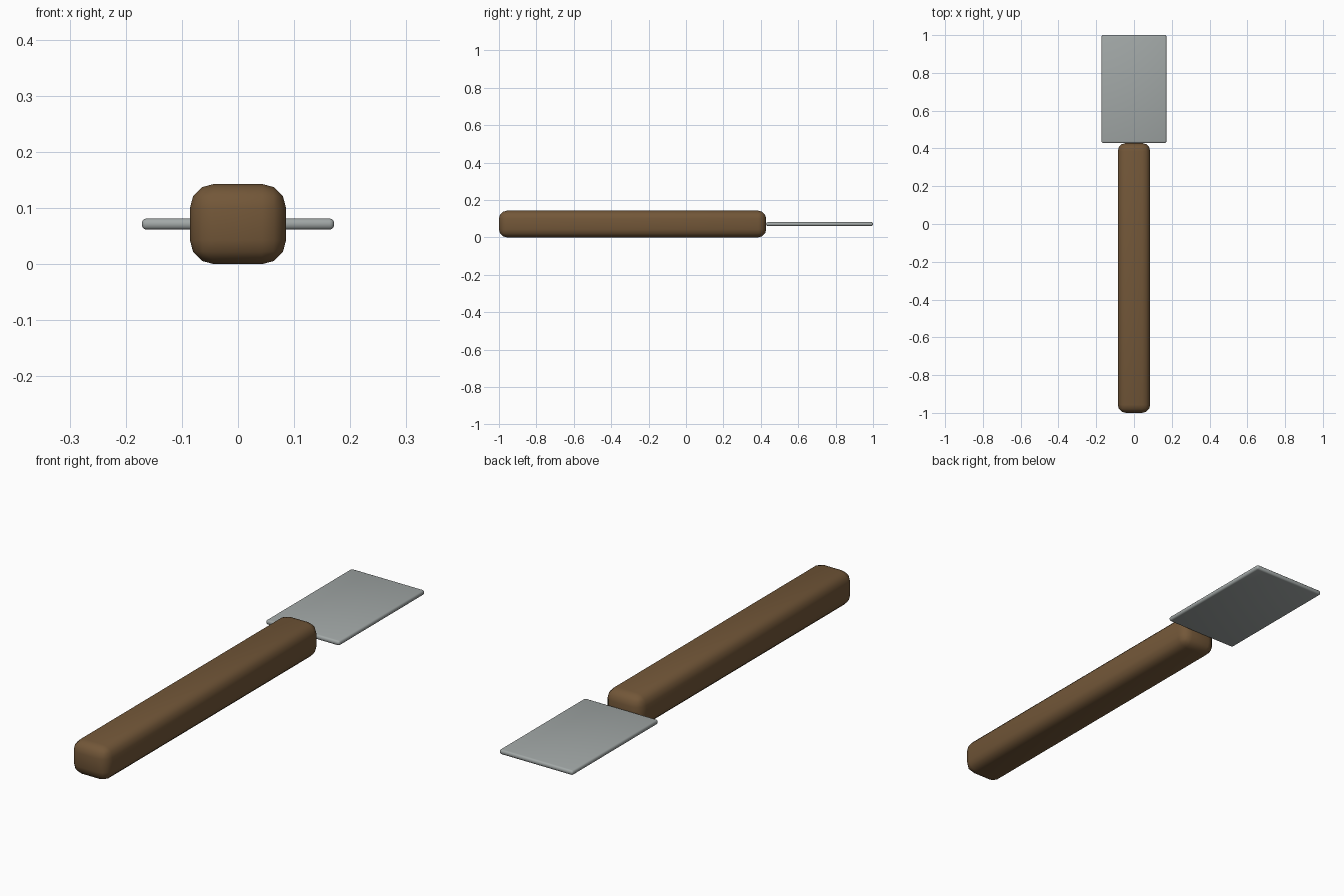
import bpy

if "Cube" in bpy.data.objects:
    bpy.data.objects.remove(bpy.data.objects["Cube"])

def material(name, color):
    m = bpy.data.materials.new(name)
    m.diffuse_color = color
    m.use_nodes = True
    m.node_tree.nodes["Principled BSDF"].inputs["Base Color"].default_value = m.diffuse_color
    return m

def rounded_box(name, size, center, radius, segments, mat):
    bpy.ops.mesh.primitive_cube_add(size=1, location=center)
    ob = bpy.context.object
    ob.name = name
    ob.scale = size
    bpy.ops.object.transform_apply(location=False, rotation=False, scale=True)
    bevel = ob.modifiers.new("rounding", 'BEVEL')
    bevel.width = radius
    bevel.segments = segments
    bevel.limit_method = 'NONE'
    ob.data.materials.append(mat)
    bpy.ops.object.shade_smooth()
    return ob

wood = material("wood", (0.17, 0.095, 0.04, 1))
steel = material("steel", (0.36, 0.39, 0.385, 1))

# Handle: long bar with rounded edges
rounded_box("handle", (0.1714, 1.4286, 0.1429), (0, -0.2857, 0.0714), 0.0429, 3, wood)

# Blade: thin flat plate butted against the handle end
rounded_box("blade", (0.343, 0.5714, 0.02), (0, 0.7143, 0.0714), 0.0085, 3, steel)
